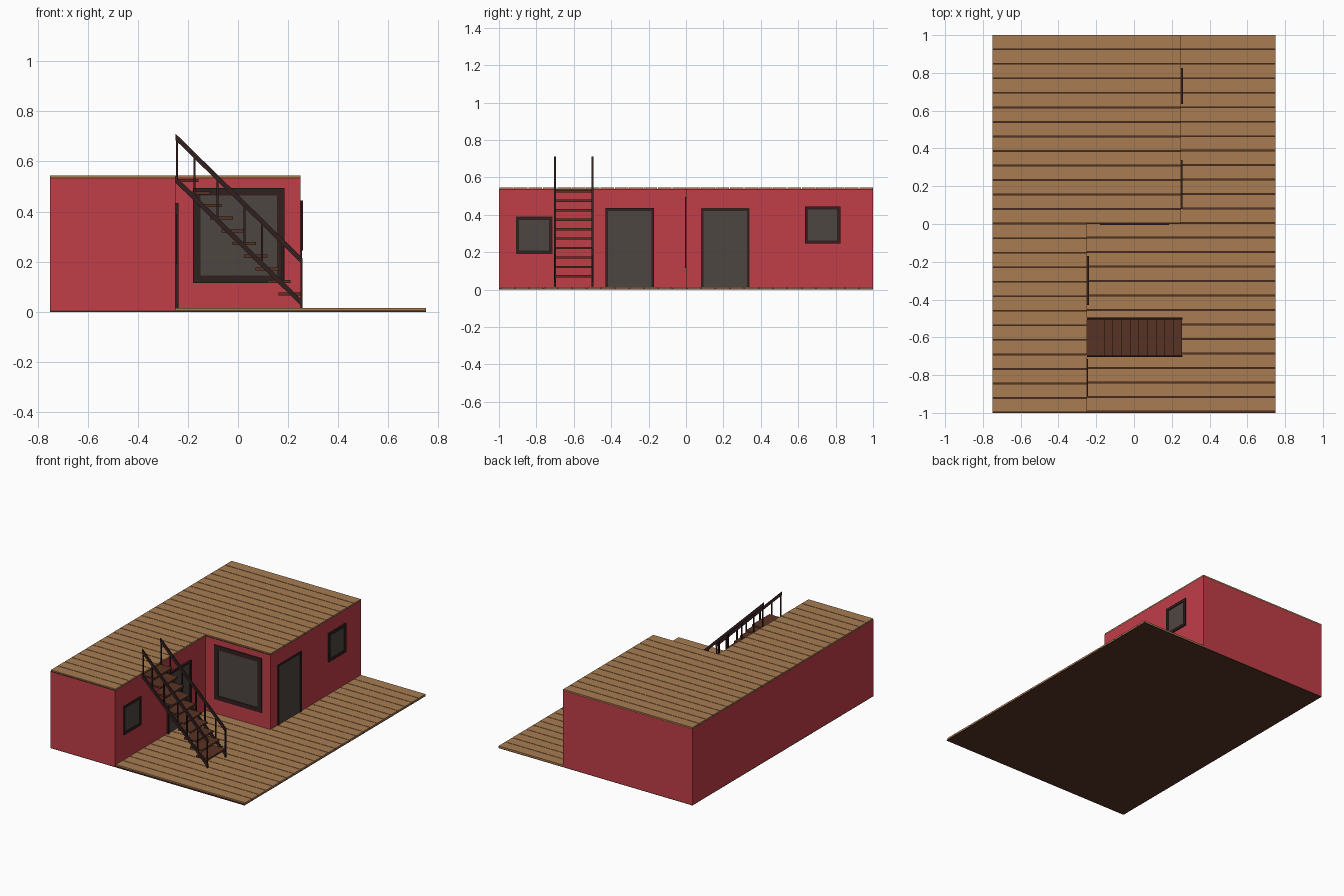
import bpy, bmesh, math
from mathutils import Vector

if "Cube" in bpy.data.objects:
    bpy.data.objects.remove(bpy.data.objects["Cube"])


def mat(name, rgb):
    m = bpy.data.materials.new(name)
    m.diffuse_color = (*rgb, 1)
    m.use_nodes = True
    m.node_tree.nodes["Principled BSDF"].inputs["Base Color"].default_value = m.diffuse_color
    return m


RED = mat("red_wall", (0.53, 0.047, 0.064))
WOOD = mat("tan_wood", (0.392, 0.202, 0.084))
BROWN = mat("brown_wood", (0.098, 0.032, 0.017))
DARK = mat("dark_frame", (0.032, 0.014, 0.014))
GLASS = mat("grey_glass", (0.076, 0.061, 0.054))


def finish(name, bm, material):
    bmesh.ops.recalc_face_normals(bm, faces=bm.faces)
    me = bpy.data.meshes.new(name)
    bm.to_mesh(me)
    bm.free()
    me.materials.append(material)
    ob = bpy.data.objects.new(name, me)
    bpy.context.collection.objects.link(ob)
    return ob


def prism(bm, pts, offset):
    """Extrude a closed outline of 3D points along an offset."""
    f = bm.faces.new([bm.verts.new(p) for p in pts])
    ext = bmesh.ops.extrude_face_region(bm, geom=[f], use_keep_orig=True)
    bmesh.ops.translate(bm, vec=Vector(offset),
                        verts=[v for v in ext["geom"] if isinstance(v, bmesh.types.BMVert)])


def box(bm, lo, hi):
    (x0, y0, z0), (x1, y1, z1) = lo, hi
    prism(bm, [(x0, y0, z0), (x1, y0, z0), (x1, y1, z0), (x0, y1, z0)], (0, 0, z1 - z0))


def l_block(name, z0, z1, material):
    outline = [(-.75, -1), (-.25, -1), (-.25, 0), (.25, 0), (.25, 1), (-.75, 1)]
    bm = bmesh.new()
    prism(bm, [(x, y, z0) for x, y in outline], (0, 0, z1 - z0))
    return finish(name, bm, material)


# Ground slab, L-shaped house body and roof underlay
bm = bmesh.new()
box(bm, (-.75, -1, 0), (.75, 1, .005))
finish("base_slab", bm, BROWN)
l_block("house_walls", .005, .533, RED)
l_block("roof_underlay", .533, .537, BROWN)


# Plank floors: roof boards and deck boards with narrow gaps
def planks(name, z0, z1, y_end, span):
    bm = bmesh.new()
    n, gap = 26, .004
    pitch = (1 - y_end) / n
    for i in range(n):
        top = 1 - i * pitch
        x0, x1 = span(top - pitch / 2)
        box(bm, (x0, top - pitch + gap, z0), (x1, top, z1))
    finish(name, bm, WOOD)


planks("roof_planks", .537, .545, -1.0, lambda y: (-.75, .25 if y > 0 else -.25))
planks("deck_planks", .005, .015, -.994, lambda y: (.25 if y > 0 else -.25, .75))


# Windows and doors: a frame of four bars with a pane set back inside
def opening(name, to_world, a0, a1, z0, z1, w, depth, sill=True):
    def bar(bm, a, b, c, d, t):
        pts = [to_world(u, v, -.002) for u, v in ((a, c), (b, c), (b, d), (a, d))]
        prism(bm, pts, Vector(to_world(0, 0, t)) - Vector(to_world(0, 0, -.002)))
    bm = bmesh.new()
    bar(bm, a0, a0 + w, z0, z1, depth)
    bar(bm, a1 - w, a1, z0, z1, depth)
    bar(bm, a0 + w, a1 - w, z1 - w, z1, depth)
    if sill:
        bar(bm, a0 + w, a1 - w, z0, z0 + w, depth)
    finish(name + "_frame", bm, DARK)
    bm = bmesh.new()
    bar(bm, a0 + w, a1 - w, z0 + (w if sill else 0), z1 - w, depth * .4)
    finish(name + "_pane", bm, GLASS)


def side(x):
    return lambda u, v, t: (x + t, u, v)


opening("large_window", lambda u, v, t: (u, -t, v), -.18, .185, .115, .495, .03, .006)
opening("right_window", side(.25), .635, .825, .245, .445, .018, .01)
opening("right_door", side(.25), .08, .34, .015, .435, .014, .006, False)
opening("left_window", side(-.25), -.91, -.715, .19, .39, .018, .006)
opening("left_door", side(-.25), -.43, -.17, .015, .435, .014, .012, False)

# Stair treads
bm = bmesh.new()
for i in range(10):
    x, z = -.25 + i * .0458, .525 - i * .0505
    box(bm, (x, -.697, z - .006), (x + .093, -.503, z + .006))
finish("stair_treads", bm, BROWN)


# Stringers, handrails and posts on both sides
def slope(x):
    return .53 - (x + .25) * .98


for label, y in (("front", -.70), ("back", -.50)):
    for part, lift in (("stringer", 0), ("handrail", .17)):
        bm = bmesh.new()
        a, b = -.25, .258
        za, zb = slope(a) + lift, slope(b) + lift
        prism(bm, [(a, y - .005, za - .014), (b, y - .005, zb - .014),
                   (b, y - .005, zb + .012), (a, y - .005, za + .012)], (0, .01, 0))
        finish(f"{label}_{part}", bm, DARK)
    bm = bmesh.new()
    for x in (-.243, -.174, -.082, .025, .095, .178, .253):
        low = .012 if x > .25 else slope(x)
        box(bm, (x - .004, y - .004, low), (x + .004, y + .004, slope(x) + .17))
    finish(f"{label}_rail_posts", bm, DARK)
